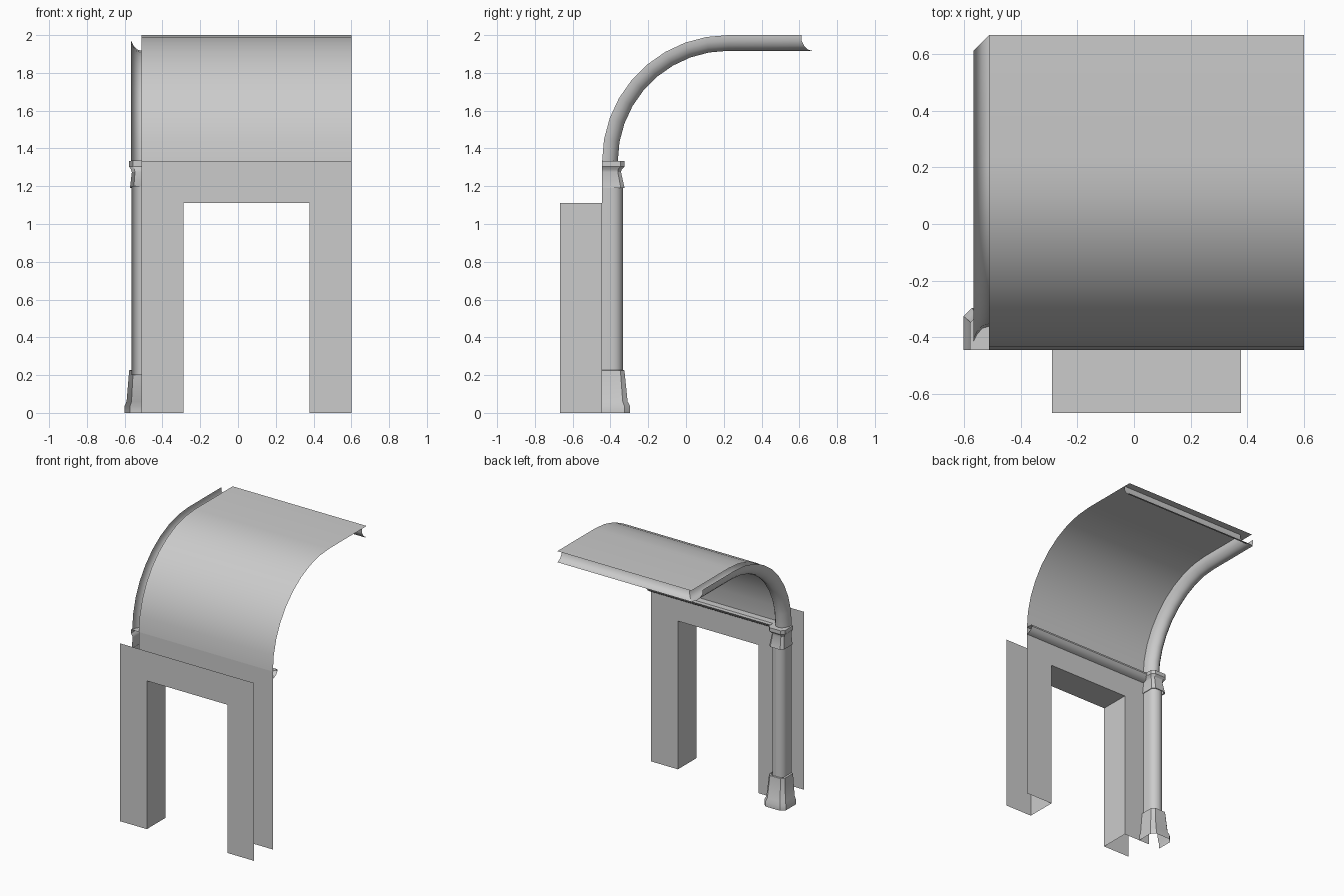
import bpy, math

if "Cube" in bpy.data.objects:
    bpy.data.objects.remove(bpy.data.objects["Cube"])

XL, XR = -0.511, 0.6          # wall ends
DL, DR, DZ = -0.289, 0.378, 1.111   # doorway
YF, YB, YE = -0.667, -0.444, 0.667  # wall front, wall back, vault end
ZS, ZT, R = 1.333, 2.0, 0.667       # vault spring, top, radius
SEG = 9


def mesh_object(name, verts, faces, angle=40):
    me = bpy.data.meshes.new(name)
    me.from_pydata(verts, [], faces)
    me.update()
    ob = bpy.data.objects.new(name, me)
    bpy.context.collection.objects.link(ob)
    bpy.ops.object.select_all(action='DESELECT')
    ob.select_set(True)
    bpy.context.view_layer.objects.active = ob
    bpy.ops.object.shade_smooth_by_angle(angle=math.radians(angle))
    return ob


def loft(name, rows, cap_top=False, angle=40):
    n = len(rows[0])
    verts = [p for r in rows for p in r]
    faces = [(i * n + j, i * n + j + 1, (i + 1) * n + j + 1, (i + 1) * n + j)
             for i in range(len(rows) - 1) for j in range(n - 1)]
    if cap_top:
        faces.append(tuple(range(len(verts) - n, len(verts))))
    return mesh_object(name, verts, faces, angle)


# Front and back wall sheets with doorway
def wall(name, y, flip):
    v = [(x, y, z) for z in (0, DZ, ZS) for x in (XL, DL, DR, XR)]
    f = [(0, 1, 5, 4), (2, 3, 7, 6), (4, 5, 9, 8), (5, 6, 10, 9), (6, 7, 11, 10)]
    if flip:
        f = [q[::-1] for q in f]
    mesh_object(name, v, f)


wall("front_wall", YF, False)
wall("back_wall", YB, True)

# Doorway reveal
door = [(DL, 0), (DL, DZ), (DR, DZ), (DR, 0)]
loft("door_reveal", [[(x, y, z) for x, z in door] for y in (YF, YB)])


# Vault path: position (y, z) at depth d inside the shell
def vault_point(i, d, end):
    if i > SEG:
        return end, ZT - d
    a = math.pi / 2 * i / SEG
    return YB + R - (R - d) * math.cos(a), ZS + (R - d) * math.sin(a)


# Vaulted ceiling shell
loft("vault", [[(x, *vault_point(i, 0, YE)) for x in (XR, XL)] for i in range(SEG + 2)])

# Arched rib with mitred end
half = [(0.055, 0.0), (0.055, 0.03), (0.042, 0.056), (0.024, 0.076), (0, 0.083)]
rib = [(-u, d) for u, d in half] + [(u, d) for u, d in half[-2::-1]]
loft("arched_rib", [[(XL + u, *vault_point(i, d, YE - abs(u))) for u, d in rib]
                    for i in range(SEG + 2)])

# Ceiling rib along the far edge, mitred into the arched rib
loft("ceiling_rib", [[(XL + u if k == 0 else XR, YE - u, ZT - d) for u, d in half]
                     for k in (0, 1)])

# Cornice along the back wall
cornice = [(0, 1.333), (0.05, 1.333), (0.055, 1.318), (0.042, 1.298), (0.02, 1.283), (0, 1.278)]
loft("wall_cornice", [[(x, YB + d, z) for d, z in cornice] for x in (XL, XR)])


# U-shaped section against the wall: half width w, depth d, corner size c
def section(w, d, c, z, steps):
    pts = [(w, 0)]
    for k in range(steps + 1):
        a = math.pi / 2 * k / steps
        pts.append((w - c + c * math.cos(a), d - c + c * math.sin(a)))
    pts += [(-x, y) for x, y in reversed(pts)]
    return [(XL + x, YB + y, z) for x, y in pts]


# Column shaft
loft("column_shaft", [section(0.054, 0.11, 0.0535, z, 5) for z in (0.2, 1.2)])

# Column base
base = [(0.09, 0.148, 0), (0.09, 0.148, 0.035), (0.079, 0.135, 0.06),
        (0.065, 0.118, 0.225), (0.054, 0.11, 0.228)]
loft("column_base", [section(w, d, w * 0.33, z, 1) for w, d, z in base], angle=30)

# Column capital
capital = [(0.054, 0.11, 1.192), (0.061, 0.119, 1.19), (0.051, 0.1, 1.275),
           (0.056, 0.104, 1.29), (0.067, 0.119, 1.305), (0.067, 0.119, 1.333)]
loft("column_capital", [section(w, d, w * 0.33, z, 1) for w, d, z in capital],
     cap_top=True, angle=30)
